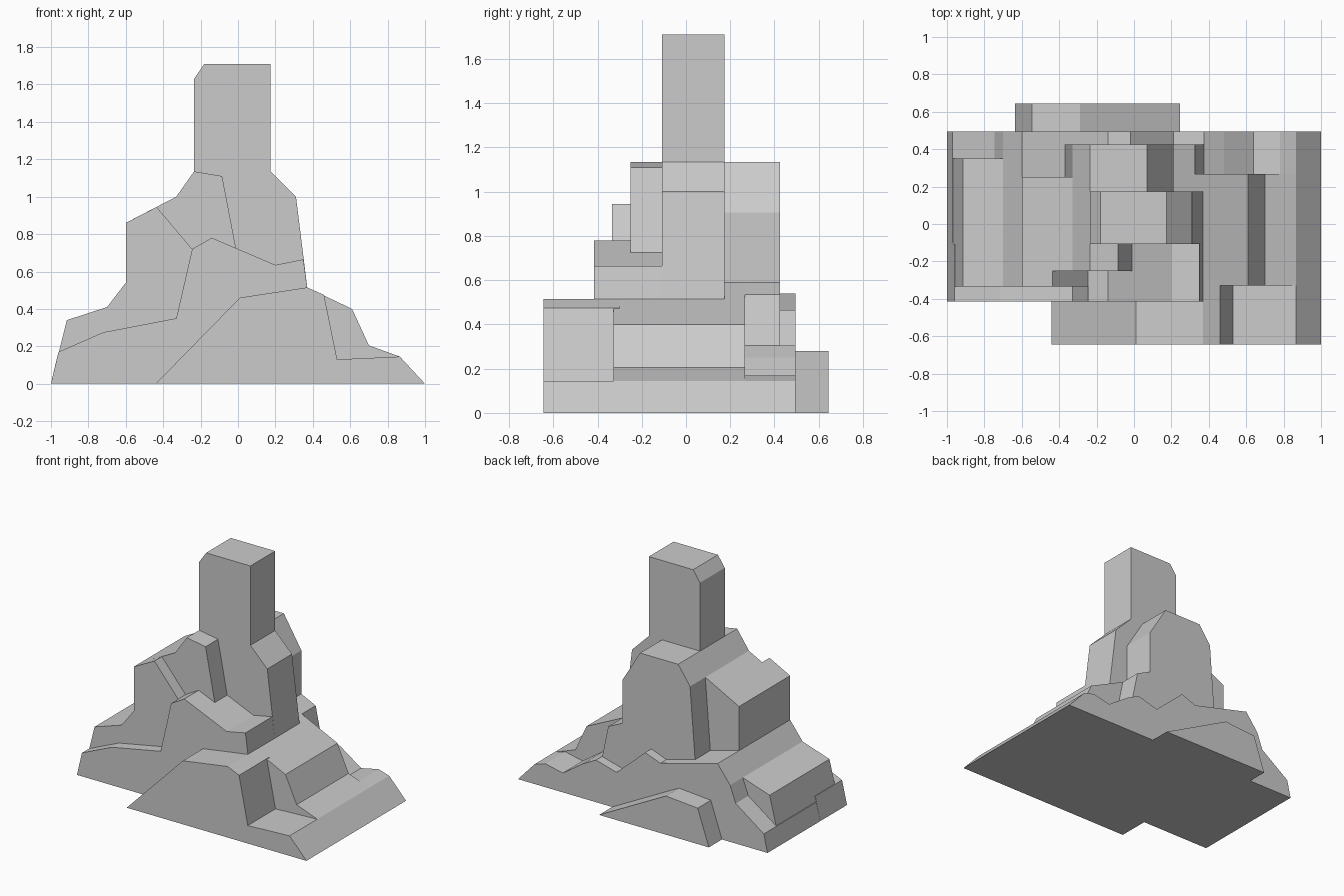
import bpy, bmesh, math

if "Cube" in bpy.data.objects:
    bpy.data.objects.remove(bpy.data.objects["Cube"])

# Shared front silhouette, left to right; layers reuse stretches of it
S = [(-1, 0), (-.915, .34), (-.7, .41), (-.6, .54), (-.6, .86), (-.33, 1),
     (-.235, 1.135), (-.235, 1.63), (-.18, 1.71), (.175, 1.71), (.175, 1.135),
     (.31, 1), (.37, .515), (.61, .4), (.7, .205), (.865, .145), (1, 0)]


def slab(name, y0, y1, ridge):
    """Extrude an (x, z) ridge line from y0 to y1, dropping both ends to the ground."""
    first, last = ridge[0], ridge[-1]
    profile = list(ridge)
    if first[1] > 0:
        profile.insert(0, (first[0], 0))
    if last[1] > 0:
        profile.append((last[0], 0))
    bm = bmesh.new()
    face = bm.faces.new([bm.verts.new((x, y0, z)) for x, z in profile])
    geo = bmesh.ops.extrude_face_region(bm, geom=[face])["geom"]
    moved = [v for v in geo if isinstance(v, bmesh.types.BMVert)]
    bmesh.ops.translate(bm, verts=moved, vec=(0, y1 - y0, 0))
    bmesh.ops.recalc_face_normals(bm, faces=bm.faces)
    mesh = bpy.data.meshes.new(name)
    bm.to_mesh(mesh)
    bm.free()
    ob = bpy.data.objects.new(name, mesh)
    bpy.context.collection.objects.link(ob)
    return ob


# Ground terrain with the notched back ledge
rock = slab("rock_outcrop", -.1, .495, [
    S[0], (-.97, .13), (-.745, .29), *S[2:4], (-.14, .42), (-.02, .465), (.21, .26),
    (.375, .305), (.48, .25), (.64, .14), (.78, .17), *S[15:]])

# Low aprons at front and back
front_apron = slab("front_apron", -.645, -.3, [
    (-.44, 0), (.01, .46), S[12], (.46, .475), (.53, .13), *S[15:]])
back_apron = slab("back_apron", .4, .645, [(-.635, 0), (-.545, .26), (-.29, .28), (.245, 0)])

# Right slope and its stepped back end
slope_top = (.21, .59)
right_slope = slab("right_slope", -.328, .267, [slope_top, *S[13:]])
right_step = slab("right_back_step", .2, .425, [slope_top, (.325, .535), (.385, .25)])

# Stepped layers climbing from the front
front_layer = slab("front_layer", -.415, -.108, [
    S[0], (-.96, .17), (-.72, .275), (-.33, .35), (-.245, .72), (-.14, .78),
    (.2, .635), (.35, .665), S[12]])
left_terrace = slab("left_terrace", -.335, .35, S[:4])
left_block = slab("left_block", -.335, .1, [S[4], (-.435, .945), (-.245, .72)])
left_shoulder = slab("left_shoulder", -.25, .25, S[4:7])
front_ridge = slab("front_ridge", -.25, -.05, [*S[5:7], (-.085, 1.11), (-.01, .72)])

# Tower and the buttress behind it
tower = slab("tower", -.108, .175, S[5:13])
buttress = slab("back_buttress", .1, .425, [(-.37, .48), *S[5:7], (.07, 1.135), (.21, .905)])

# Fuse all layers into one solid rock
parts = [o for o in bpy.context.collection.objects if o != rock]
for p in parts:
    m = rock.modifiers.new(p.name, "BOOLEAN")
    m.operation, m.solver, m.object = "UNION", "EXACT", p
fused = bpy.data.meshes.new_from_object(
    rock.evaluated_get(bpy.context.evaluated_depsgraph_get()))
rock.modifiers.clear()
rock.data = fused
for p in parts:
    bpy.data.objects.remove(p)

# Clean up coplanar seams
bm = bmesh.new()
bm.from_mesh(fused)
bmesh.ops.remove_doubles(bm, verts=bm.verts, dist=1e-4)
bmesh.ops.dissolve_limit(bm, angle_limit=math.radians(1), verts=bm.verts, edges=bm.edges)
bm.to_mesh(fused)
bm.free()
